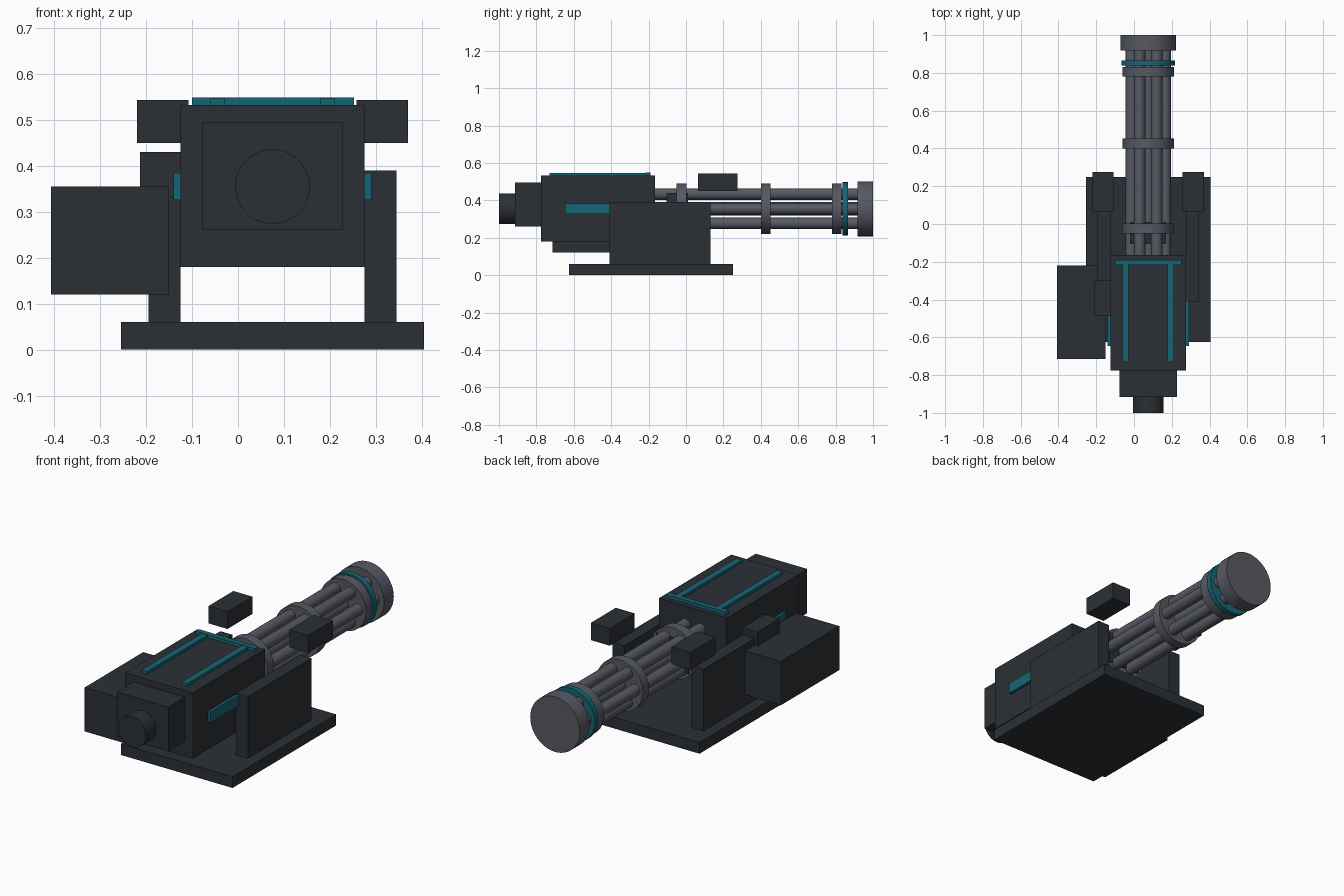
import bpy, bmesh, math
from mathutils import Matrix, Vector

if "Cube" in bpy.data.objects:
    bpy.data.objects.remove(bpy.data.objects["Cube"])

CX, CZ = 0.075, 0.355   # bore axis


def material(name, rgb):
    m = bpy.data.materials.new(name)
    m.diffuse_color = (*rgb, 1)
    m.use_nodes = True
    m.node_tree.nodes["Principled BSDF"].inputs["Base Color"].default_value = m.diffuse_color
    return m


DARK = material("dark_steel", (0.024, 0.029, 0.035))
STEEL = material("barrel_steel", (0.095, 0.10, 0.125))
TEAL = material("teal_trim", (0.008, 0.13, 0.175))


def finish(bm, name, mat):
    me = bpy.data.meshes.new(name)
    bm.to_mesh(me)
    bm.free()
    me.materials.append(mat)
    ob = bpy.data.objects.new(name, me)
    bpy.context.collection.objects.link(ob)
    return ob


def box(name, x, y, z, mat=DARK):
    bm = bmesh.new()
    size = Vector((x[1] - x[0], y[1] - y[0], z[1] - z[0]))
    mid = Vector((sum(x) / 2, sum(y) / 2, sum(z) / 2))
    bmesh.ops.create_cube(bm, size=1, matrix=Matrix.Translation(mid) @ Matrix.Diagonal((*size, 1)))
    return finish(bm, name, mat)


def box_pair(name, dx, y, z, mat=DARK):
    # two boxes mirrored about the bore plane
    box("right_" + name, (CX + dx[0], CX + dx[1]), y, z, mat)
    box("left_" + name, (CX - dx[1], CX - dx[0]), y, z, mat)


def tube(name, r, y, mat=STEEL, x=CX, z=CZ, seg=48):
    bm = bmesh.new()
    mat4 = Matrix.Translation((x, sum(y) / 2, z)) @ Matrix.Rotation(math.pi / 2, 4, 'X')
    bmesh.ops.create_cone(bm, cap_ends=True, segments=seg, radius1=r, radius2=r,
                          depth=y[1] - y[0], matrix=mat4)
    ob = finish(bm, name, mat)
    bpy.ops.object.select_all(action='DESELECT')
    ob.select_set(True)
    bpy.context.view_layer.objects.active = ob
    bpy.ops.object.shade_smooth_by_angle(angle=math.radians(35))
    return ob


# mount
box("base_plate", (-0.255, 0.405), (-0.625, 0.25), (0, 0.06))
box_pair("side_plate", (0.20, 0.27), (-0.41, 0.13), (0.06, 0.39))
box_pair("handle_block", (0.183, 0.295), (0.065, 0.275), (0.45, 0.543))

# receiver and motor
box("receiver", (-0.125, 0.275), (-0.775, -0.165), (0.18, 0.532))
box("rear_housing", (-0.077, 0.228), (-0.915, -0.775), (0.26, 0.496))
tube("rear_motor", 0.081, (-1.0, -0.91), DARK)
box("barrel_cradle", (-0.02, 0.17), (-0.105, 0.01), (0.27, 0.44))

# ammunition feed
box("ammo_box", (-0.407, -0.15), (-0.715, -0.22), (0.12, 0.355))
box("feed_chute", (-0.213, -0.12), (-0.488, -0.30), (0.33, 0.43))

# teal trim
box_pair("top_strip", (0.103, 0.136), (-0.73, -0.20), (0.53, 0.547), TEAL)
box("top_cross_strip", (-0.10, 0.252), (-0.217, -0.19), (0.53, 0.549), TEAL)
box_pair("side_strip", (0.195, 0.215), (-0.647, -0.40), (0.326, 0.384), TEAL)

# rotating barrel cluster
for i in range(6):
    a = i * math.pi / 3
    tube(f"barrel_{i + 1}", 0.030, (-0.20, 0.95), STEEL,
         CX + 0.09 * math.cos(a), CZ + 0.09 * math.sin(a), 24)
tube("spindle", 0.035, (-0.20, 0.95), STEEL, seg=24)
for i, y in enumerate([(-0.05, 0.003), (0.40, 0.452), (0.78, 0.832)]):
    tube(f"barrel_clamp_{i + 1}", 0.136, y)
tube("teal_band", 0.142, (0.838, 0.866), TEAL)
tube("muzzle_cap", 0.147, (0.918, 1.0))
